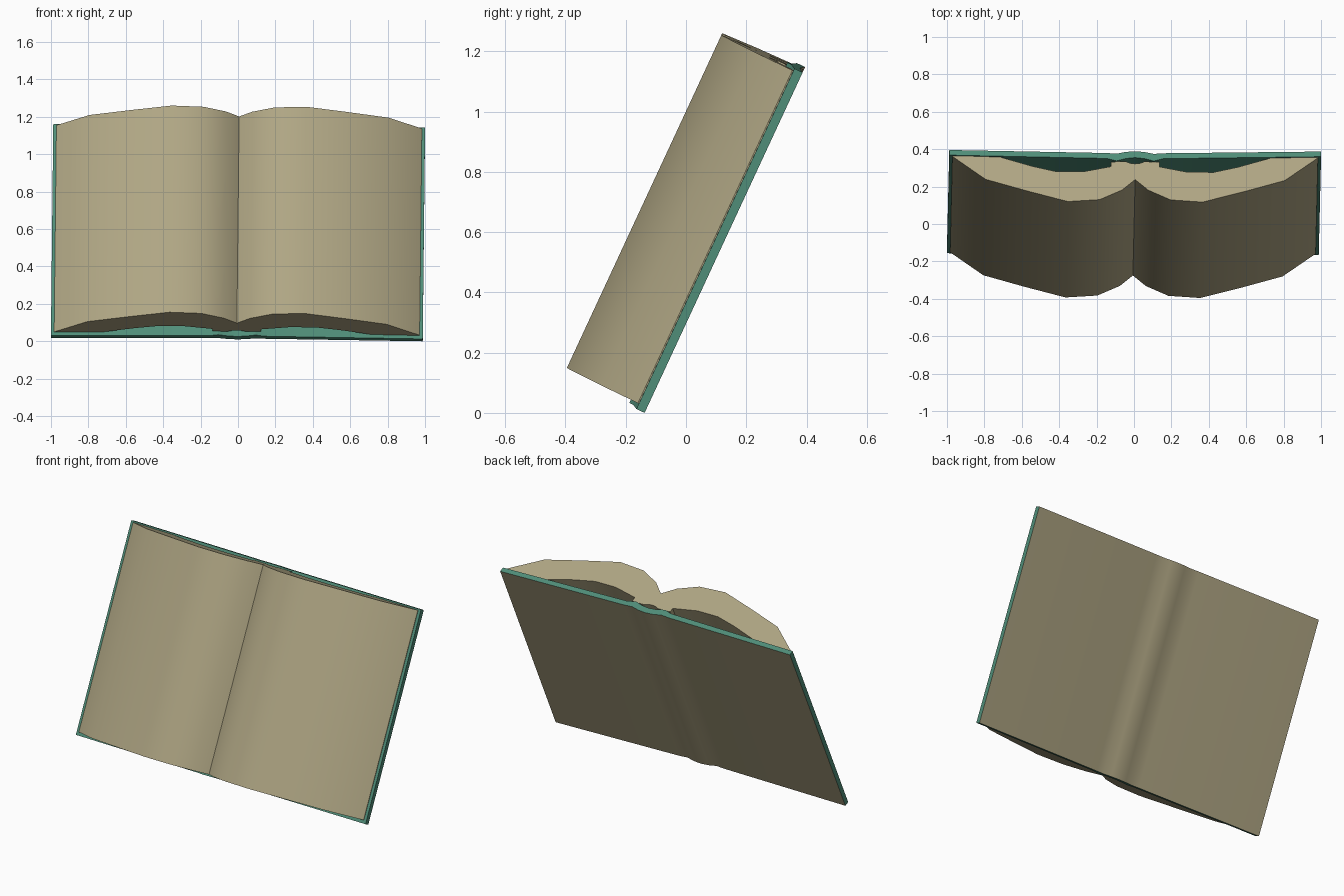
import bpy, bmesh, math
from mathutils import Matrix, Vector

if "Cube" in bpy.data.objects:
    bpy.data.objects.remove(bpy.data.objects["Cube"])


def material(name, color):
    m = bpy.data.materials.new(name)
    m.diffuse_color = color
    m.use_nodes = True
    m.node_tree.nodes["Principled BSDF"].inputs["Base Color"].default_value = m.diffuse_color
    return m


paper = material("paper", (0.43, 0.38, 0.23, 1))
teal = material("teal_cloth", (0.08, 0.27, 0.19, 1))

# Book leans back, with a very slight roll
lean = Matrix.Rotation(math.radians(-24.9), 4, 'X') @ Matrix.Rotation(0.01, 4, 'Y')


def mirrored(half):
    """Right half (x, depth) listed from the edge to x=0 -> full line, right to left."""
    return half + [(-x, d) for x, d in reversed(half[:-1])]


def extrude_profile(name, front, back, bottom, top, mats):
    """Closed section between a front and a back line, extruded up the book."""
    front, back = mirrored(front), mirrored(back)
    loop = front + back[::-1]
    bm = bmesh.new()
    low, high = [[bm.verts.new((x, -d, z)) for x, d in loop] for z in (bottom, top)]
    n = len(loop)
    for i in range(n):
        j = (i + 1) % n
        f = bm.faces.new((low[i], low[j], high[j], high[i]))
        if len(front) <= i < n - 1:      # rear surface
            f.material_index = len(mats) - 1
    bm.faces.new(low[::-1])
    bm.faces.new(high)
    bmesh.ops.recalc_face_normals(bm, faces=bm.faces)
    bm.transform(lean)
    for f in bm.faces:
        f.smooth = True
    me = bpy.data.meshes.new(name)
    bm.to_mesh(me)
    bm.free()
    for m in mats:
        me.materials.append(m)
    me.set_sharp_from_angle(angle=math.radians(30))
    ob = bpy.data.objects.new(name, me)
    bpy.context.collection.objects.link(ob)
    return ob


# Cover: flat boards, hinge grooves and a rounded spine; plain paper-coloured back
cover = extrude_profile(
    "cover",
    [(0.994, 0.030), (0.15, 0.046), (0.10, 0.060), (0.05, 0.046), (0, 0.040)],
    [(0.994, 0.0), (0.15, 0.014), (0.10, 0.018), (0.05, 0.007), (0, 0.003)],
    0.0, 1.246, [teal, paper])

# Pages: two swelling halves meeting in a gutter, hollow underneath
pages = extrude_profile(
    "pages",
    [(0.977, 0.034), (0.80, 0.168), (0.58, 0.235), (0.36, 0.297),
     (0.19, 0.285), (0.07, 0.228), (0, 0.166)],
    [(0.977, 0.029), (0.72, 0.037), (0.55, 0.090), (0.42, 0.121), (0.28, 0.121),
     (0.13, 0.090), (0.13, 0.062), (0.05, 0.060), (0.025, 0.070), (0, 0.073)],
    0.02, 1.238, [paper])

# Centre the book and stand it on the floor
pts = [v.co for o in (cover, pages) for v in o.data.vertices]
lo = Vector([min(p[i] for p in pts) for i in range(3)])
hi = Vector([max(p[i] for p in pts) for i in range(3)])
shift = Vector((-(lo.x + hi.x) / 2, -(lo.y + hi.y) / 2, -lo.z))
for o in (cover, pages):
    o.data.transform(Matrix.Translation(shift))
